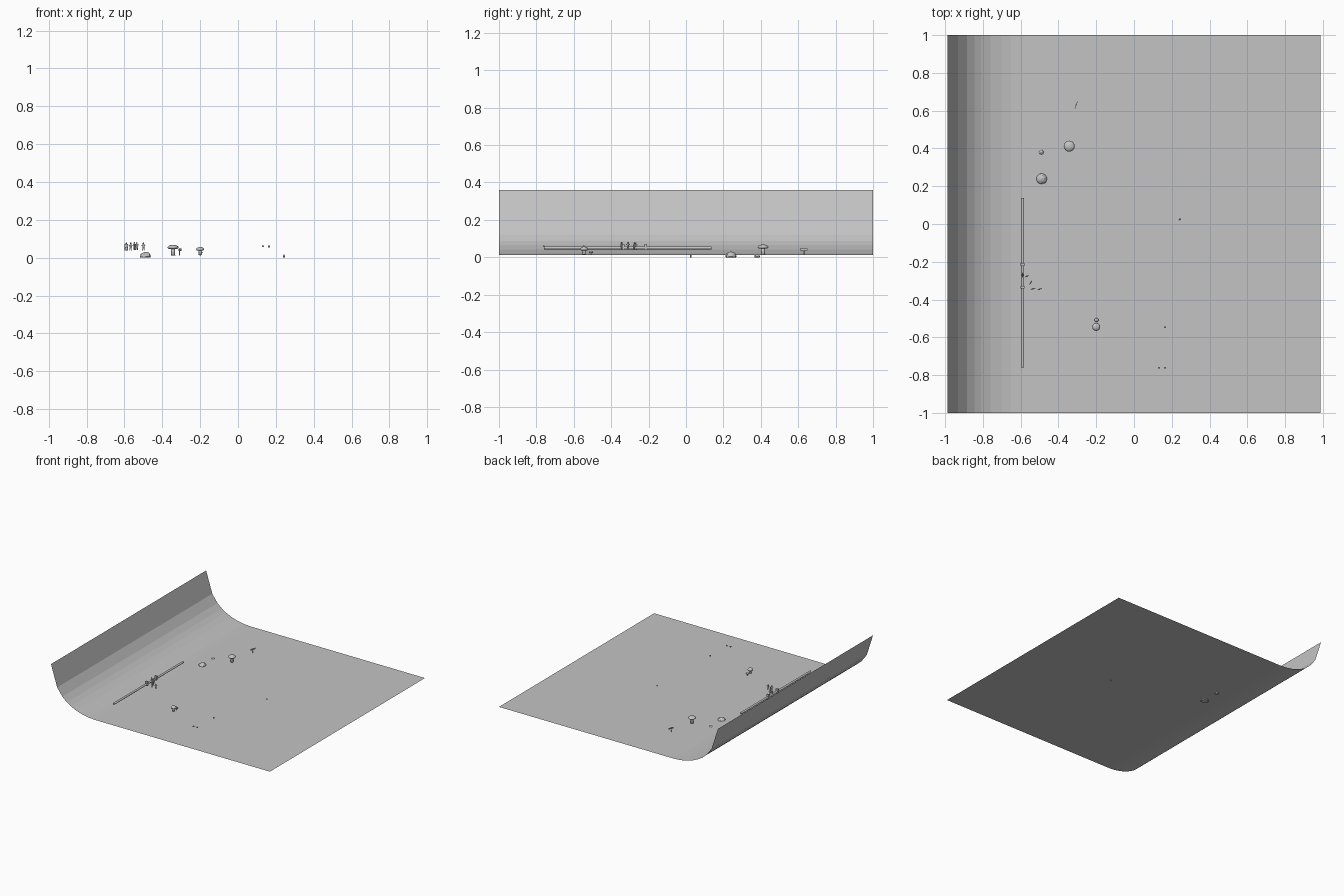
import bpy, bmesh, math
from mathutils import Vector

if "Cube" in bpy.data.objects:
    bpy.data.objects.remove(bpy.data.objects["Cube"])

GROUND = 0.011

# One plain grey for everything
grey = bpy.data.materials.new("plain grey")
grey.diffuse_color = (0.55, 0.55, 0.55, 1)
grey.use_nodes = True
grey.node_tree.nodes["Principled BSDF"].inputs["Base Color"].default_value = grey.diffuse_color


def finish(bm, name, smooth=False):
    bmesh.ops.recalc_face_normals(bm, faces=bm.faces)
    me = bpy.data.meshes.new(name)
    bm.to_mesh(me)
    bm.free()
    me.materials.append(grey)
    for p in me.polygons:
        p.use_smooth = smooth
    ob = bpy.data.objects.new(name, me)
    bpy.context.collection.objects.link(ob)
    return ob


def lathe(name, x, y, profile, sides=16, smooth=False):
    """Spin a (radius, z) profile round a vertical axis, poles at the ends."""
    bm = bmesh.new()
    rings = []
    for r, z in profile:
        n = 1 if r == 0 else sides
        rings.append([bm.verts.new((x + r * math.cos(2 * math.pi * i / sides),
                                    y + r * math.sin(2 * math.pi * i / sides), z)) for i in range(n)])
    for a, b in zip(rings, rings[1:]):
        for i in range(sides):
            j = (i + 1) % sides
            quad = [a[i % len(a)], a[j % len(a)], b[j % len(b)], b[i % len(b)]]
            bm.faces.new(list(dict.fromkeys(quad)))
    return finish(bm, name, smooth)


def rod(bm, a, b, r, sides=6):
    """Add a cylinder from a to b."""
    a, b = Vector(a), Vector(b)
    d = b - a
    res = bmesh.ops.create_cone(bm, cap_ends=True, segments=sides, radius1=r, radius2=r, depth=d.length)
    rot = d.to_track_quat('Z', 'Y')
    for v in res['verts']:
        v.co = rot @ v.co + (a + b) / 2


def box(bm, c, size, turn=0):
    cs, sn = math.cos(turn), math.sin(turn)
    for v in bmesh.ops.create_cube(bm, size=1)['verts']:
        px, py, pz = (v.co[i] * size[i] for i in range(3))
        v.co = (c[0] + px * cs - py * sn, c[1] + px * sn + py * cs, c[2] + pz)


# Floor sheet that sweeps up into a sloping wall on the left, no thickness
profile = [(0.988, GROUND), (-0.59, GROUND), (-0.65, 0.015), (-0.70, 0.024), (-0.76, 0.042),
           (-0.81, 0.065), (-0.845, 0.087), (-0.885, 0.122), (-0.932, 0.185), (-0.988, 0.36)]
bm = bmesh.new()
rows = [[bm.verts.new((x, y, z)) for y in (-1, 1)] for x, z in profile]
for a, b in zip(rows, rows[1:]):
    bm.faces.new((a[0], a[1], b[1], b[0]))
for f in bm.faces:
    f.normal_update()
    if f.normal.z < 0:
        f.normal_flip()
me = bpy.data.meshes.new("floor_sheet")
bm.to_mesh(me)
bm.free()
me.materials.append(grey)
bpy.context.collection.objects.link(bpy.data.objects.new("floor_sheet", me))

# Long floating rail
bm = bmesh.new()
rod(bm, (-0.59, -0.76, 0.05), (-0.59, 0.137, 0.05), 0.008, 12)
finish(bm, "rail")


# Mushrooms: stem flaring at the base and a domed cap
def mushroom(name, x, y, cap, stem, bottom, rim, top):
    h = top - rim
    lathe(name + "_stem", x, y, [(0, bottom), (stem, bottom), (stem * 0.8, (bottom + rim) / 2),
                                 (stem, rim + h * 0.4), (0, rim + h * 0.4)], 12, True)
    dome = [(cap * math.cos(t * math.pi / 10), rim + h * (0.3 + 0.7 * math.sin(t * math.pi / 10)))
            for t in range(5)]
    lathe(name + "_cap", x, y, [(0, rim + h * 0.3), (cap * 0.8, rim)] + dome + [(0, top)], 16, True)


mushroom("large_mushroom", -0.343, 0.412, 0.029, 0.012, 0.012, 0.047, 0.068)
mushroom("middle_mushroom", -0.20, -0.545, 0.021, 0.009, 0.014, 0.037, 0.057)
mushroom("small_mushroom", -0.199, -0.508, 0.011, 0.004, 0.011, 0.022, 0.035)


# Rocks half sunk in the floor
def rock(name, x, y, r, top):
    bm = bmesh.new()
    bmesh.ops.create_icosphere(bm, subdivisions=2, radius=1)
    for v in bm.verts:
        k = 1 + 0.06 * math.sin(5 * v.co.x + 3 * v.co.y)
        z = max(v.co.z, -0.2)
        v.co = (x + r * k * v.co.x, y + r * k * v.co.y, top * (z + 0.2) / 1.2)
    finish(bm, name)


rock("large_rock", -0.488, 0.24, 0.030, 0.031)
rock("small_rock", -0.49, 0.38, 0.015, 0.018)

# Signpost with a thin turned board
bm = bmesh.new()
rod(bm, (-0.308, 0.63, GROUND), (-0.308, 0.63, 0.045), 0.003)
box(bm, (-0.306, 0.63, 0.042), (0.042, 0.003, 0.011), math.radians(70))
finish(bm, "signpost")


# Tiny figures gathered around the rail: torso, head, arms and legs
def figure(name, x, y, base, turn):
    bm = bmesh.new()
    cs, sn = math.cos(turn), math.sin(turn)
    box(bm, (x, y, base + 0.024), (0.010, 0.006, 0.018), turn)
    head = bmesh.ops.create_icosphere(bm, subdivisions=1, radius=0.005)['verts']
    for v in head:
        v.co += Vector((x, y, base + 0.038))
    for s in (-1, 1):
        rod(bm, (x + s * 0.003 * cs, y + s * 0.003 * sn, base + 0.017),
            (x + s * 0.005 * cs, y + s * 0.005 * sn, base), 0.002)
        rod(bm, (x + s * 0.004 * cs, y + s * 0.004 * sn, base + 0.030),
            (x + s * 0.012 * cs, y + s * 0.012 * sn, base + 0.027), 0.0018)
    finish(bm, name)


spots = [(-0.59, -0.27, 0.038, 1.6), (-0.567, -0.276, 0.038, 0.5), (-0.547, -0.31, 0.04, 1.0),
         (-0.535, -0.343, 0.04, 0.2), (-0.50, -0.345, 0.038, 0.4)]
for i, s in enumerate(spots):
    figure(f"figure_{i + 1}", *s)

# Clamps on the rail beside the figures
for i, y in enumerate((-0.215, -0.335)):
    bm = bmesh.new()
    box(bm, (-0.59, y, 0.055), (0.020, 0.015, 0.034))
    finish(bm, f"rail_clamp_{i + 1}")

# Small floating chips and one pebble
for i, (x, y, z) in enumerate([(0.132, -0.760, 0.06), (0.164, -0.760, 0.06), (0.164, -0.547, 0.058)]):
    bm = bmesh.new()
    box(bm, (x, y, z), (0.011, 0.008, 0.008))
    finish(bm, f"chip_{i + 1}")
rock("pebble", 0.243, 0.025, 0.005, 0.018)
